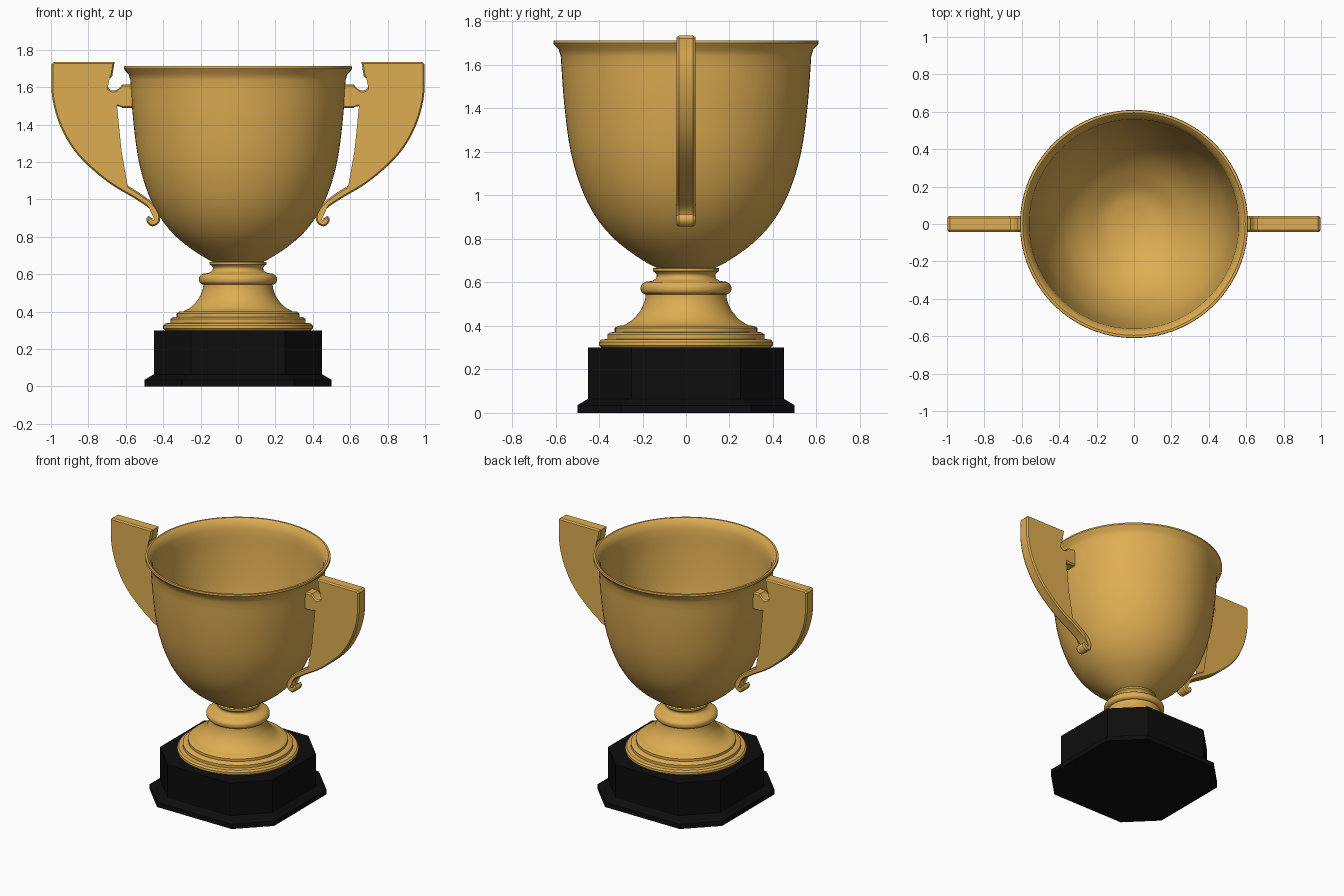
import bpy, bmesh, math
from mathutils import Vector

if "Cube" in bpy.data.objects:
    bpy.data.objects.remove(bpy.data.objects["Cube"], do_unlink=True)


def material(name, color):
    m = bpy.data.materials.new(name)
    m.use_nodes = True
    m.diffuse_color = color
    m.node_tree.nodes["Principled BSDF"].inputs["Base Color"].default_value = color
    return m


gold = material("gold", (0.73, 0.42, 0.085, 1))
black = material("black", (0.004, 0.004, 0.004, 1))


def finish(name, bm, mat, angle=None):
    bmesh.ops.recalc_face_normals(bm, faces=bm.faces[:])
    me = bpy.data.meshes.new(name)
    bm.to_mesh(me)
    bm.free()
    me.materials.append(mat)
    ob = bpy.data.objects.new(name, me)
    bpy.context.collection.objects.link(ob)
    if angle:
        bpy.ops.object.select_all(action='DESELECT')
        ob.select_set(True)
        bpy.context.view_layer.objects.active = ob
        bpy.ops.object.shade_smooth_by_angle(angle=math.radians(angle))
    return ob


def spline(points, steps=5):
    """Catmull-Rom curve through 2D points."""
    p = [Vector(q) for q in points]
    p = [2 * p[0] - p[1]] + p + [2 * p[-1] - p[-2]]
    out = []
    for a, b, c, d in zip(p, p[1:], p[2:], p[3:]):
        for i in range(steps):
            t = i / steps
            out.append(0.5 * (2 * b + (c - a) * t + (2 * a - 5 * b + 4 * c - d) * t**2
                              + (3 * b - a - 3 * c + d) * t**3))
    return out + [p[-2]]


def skin(bm, loops):
    """Join neighbouring closed rings of vertices with quads."""
    for a, b in zip(loops, loops[1:]):
        n = len(a)
        for i in range(n):
            j = (i + 1) % n
            bm.faces.new((a[i], a[j], b[j], b[i]))


def lathe(name, profile, seg=72):
    bm = bmesh.new()
    rings = []
    for r, z in profile:
        rings.append([bm.verts.new((r * math.cos(k * math.tau / seg),
                                    r * math.sin(k * math.tau / seg), z))
                      for k in range(seg)])
    skin(bm, rings)
    bm.faces.new(rings[0])
    bm.faces.new(rings[-1])
    return finish(name, bm, gold, 35)


# Plinth: square with cut corners and a sloped skirting
bm = bmesh.new()
rings = []
for w, z in [(0.5, 0), (0.5, 0.035), (0.45, 0.065), (0.45, 0.30)]:
    c = w - 0.2
    outline = [(w, -c), (w, c), (c, w), (-c, w), (-w, c), (-w, -c), (-c, -w), (c, -w)]
    rings.append([bm.verts.new((x, y, z)) for x, y in outline])
skin(bm, rings)
bm.faces.new(rings[0])
bm.faces.new(rings[-1])
finish("plinth", bm, black)

# Stepped foot, flared stem and collars
foot = [(0.39, 0.30), (0.40, 0.31), (0.40, 0.325), (0.39, 0.337), (0.362, 0.34),
        (0.362, 0.36), (0.35, 0.37), (0.328, 0.372), (0.328, 0.39), (0.315, 0.40)]
flare = spline([(0.29, 0.402), (0.25, 0.425), (0.21, 0.47), (0.19, 0.515), (0.185, 0.545)], 3)
collar = spline([(0.195, 0.547), (0.207, 0.56), (0.207, 0.585), (0.19, 0.602)], 3)
neck = spline([(0.155, 0.607), (0.138, 0.62), (0.135, 0.635), (0.145, 0.648)], 3)
lathe("foot_and_stem", foot + flare + collar + neck + [(0.152, 0.652), (0.152, 0.665), (0.13, 0.668)])

# Hollow bowl with a rolled-out rim
outside = spline([(0.12, 0.66), (0.18, 0.69), (0.27, 0.75), (0.35, 0.82), (0.42, 0.91),
                  (0.48, 1.03), (0.53, 1.2), (0.56, 1.42), (0.576, 1.64)], 4)
rim = [(0.585, 1.67), (0.605, 1.69), (0.61, 1.70), (0.608, 1.712), (0.595, 1.713), (0.575, 1.695)]
inside = spline([(0.56, 1.65), (0.542, 1.42), (0.51, 1.2), (0.46, 1.04), (0.40, 0.92),
                 (0.33, 0.835), (0.25, 0.77), (0.16, 0.715), (0.05, 0.69)], 4)
lathe("bowl", outside + rim + inside)

# Handle outline: sweeping strap with a curled end, squared top bar and hooked bracket
strap = spline([(0.965, 1.69), (0.965, 1.55), (0.925, 1.40), (0.84, 1.255), (0.69, 1.115),
                (0.54, 1.02), (0.465, 0.965), (0.433, 0.92), (0.433, 0.885), (0.457, 0.87),
                (0.476, 0.888), (0.468, 0.905)], 5)
outer_side, inner_side = [], []
for i, p in enumerate(strap):
    t = (strap[min(i + 1, len(strap) - 1)] - strap[max(i - 1, 0)]).normalized()
    n = Vector((-t.y, t.x))
    half = 0.031 - 0.017 * min(1, i / (len(strap) * 0.65))
    outer_side.append(p + n * half)
    inner_side.append(p - n * half)
hook_outer = spline([(0.765, 1.68), (0.765, 1.61), (0.745, 1.545), (0.70, 1.505), (0.63, 1.497)], 4)
hook_inner = spline([(0.63, 1.60), (0.65, 1.585), (0.68, 1.585), (0.70, 1.61), (0.695, 1.64)], 4)
bracket = [Vector(q) for q in [(0.62, 1.49), (0.56, 1.49), (0.56, 1.615), (0.62, 1.615)]]
bar = [Vector(q) for q in [(0.672, 1.66), (0.66, 1.735), (0.985, 1.735), (0.998, 1.722)]]
outline = outer_side + inner_side[:0:-1] + [Vector((0.93, 1.68))] \
    + hook_outer + bracket + hook_inner + bar


def inset(loop, dist):
    """Mitred inset of a closed outline."""
    area = sum(a.x * b.y - b.x * a.y for a, b in zip(loop, loop[1:] + loop[:1]))
    s = 1 if area > 0 else -1
    out = []
    for i, p in enumerate(loop):
        a = (p - loop[i - 1]).normalized()
        b = (loop[(i + 1) % len(loop)] - p).normalized()
        na, nb = Vector((-a.y, a.x)) * s, Vector((-b.y, b.x)) * s
        m = na + nb
        out.append(p + m * dist / max(0.5, 1 + na.dot(nb)))
    return out


for side, name in [(1, "left_handle"), (-1, "right_handle")]:
    bm = bmesh.new()
    small = inset(outline, 0.008)
    rings = [[bm.verts.new((side * p.x, y, p.y)) for p in loop]
             for loop, y in [(small, -0.043), (outline, -0.032), (outline, 0.032), (small, 0.043)]]
    skin(bm, rings)
    caps = [bm.faces.new(rings[0]), bm.faces.new(rings[-1])]
    bmesh.ops.triangulate(bm, faces=caps)
    finish(name, bm, gold, 30)
